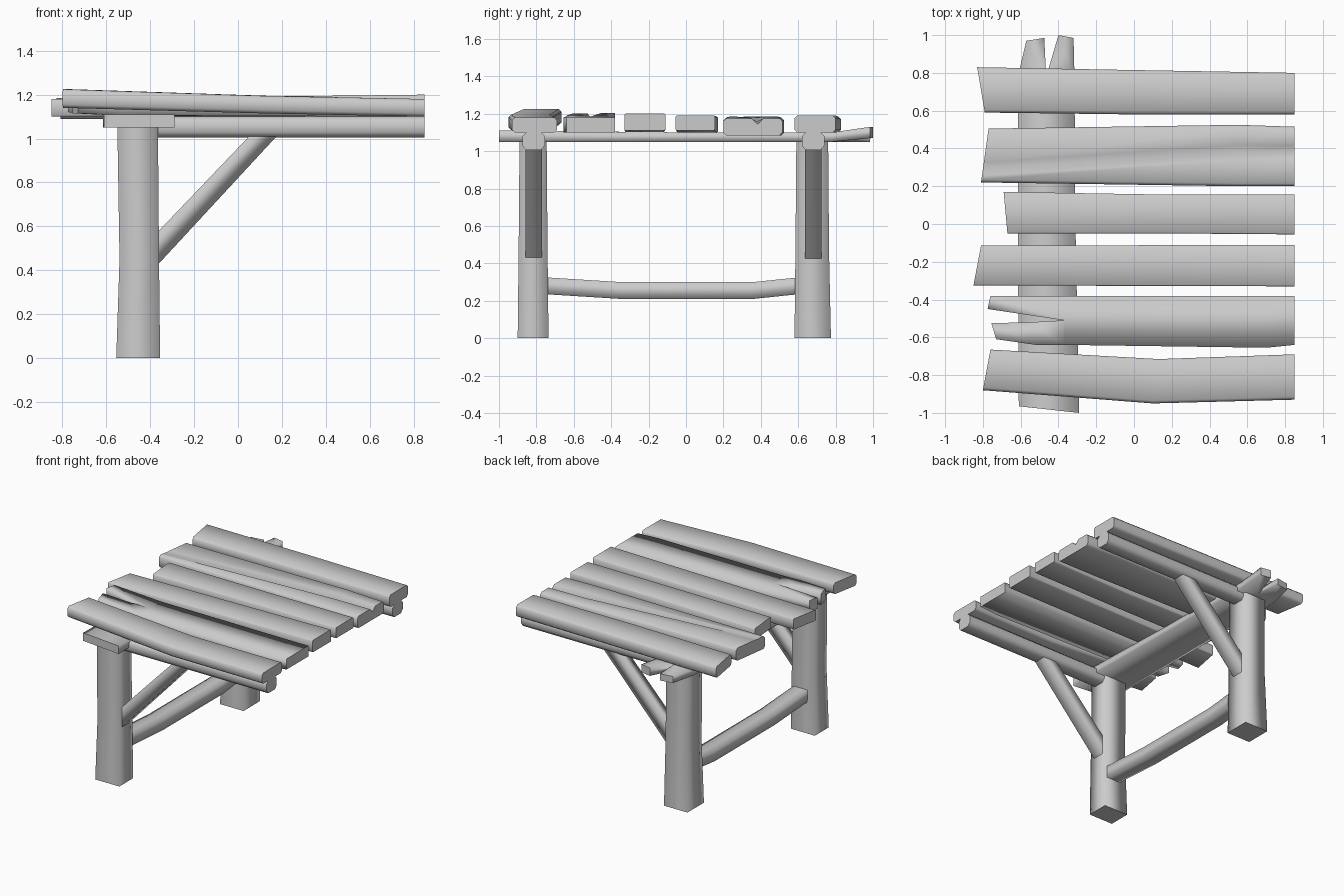
import bpy, bmesh
from mathutils import Vector

if "Cube" in bpy.data.objects:
    bpy.data.objects.remove(bpy.data.objects["Cube"])


def add_loft(bm, rings, cap_start=True, cap_end=True):
    """Skin a list of equal-length rings; caps stay flat with sharp rims."""
    loops = [[bm.verts.new(p) for p in r] for r in rings]
    n = len(loops[0])
    for a, b in zip(loops, loops[1:]):
        for i in range(n):
            j = (i + 1) % n
            bm.faces.new((a[i], a[j], b[j], b[i])).smooth = True
    for use, loop in ((cap_start, loops[0]), (cap_end, loops[-1])):
        if use:
            f = bm.faces.new(loop)
            f.smooth = False
            for e in f.edges:
                e.smooth = False


def finish(name, bm):
    bmesh.ops.remove_doubles(bm, verts=bm.verts, dist=0.0005)
    bmesh.ops.recalc_face_normals(bm, faces=bm.faces)
    me = bpy.data.meshes.new(name)
    bm.to_mesh(me)
    bm.free()
    ob = bpy.data.objects.new(name, me)
    bpy.context.collection.objects.link(ob)
    return ob


def plank_ring(xa, ya, xb, yb, zb, zt, c=0.0, groove=None):
    """Cross-section between side points a and b, with chamfer c and optional top groove."""
    a, b = Vector((xa, ya, 0)), Vector((xb, yb, 0))
    d = (b - a).normalized() * c
    at = lambda p, z: (p.x, p.y, z)
    if c:
        r = [at(a + d, zb), at(b - d, zb), at(b, zb + c), at(b, zt - c)]
        top = [at(b - d, zt), at(a + d, zt)]
        end = [at(a, zt - c), at(a, zb + c)]
    else:
        r, top, end = [at(a, zb), at(b, zb)], [at(b, zt), at(a, zt)], []
    if groove:
        t, w, depth = groove
        top[1:1] = [at(a.lerp(b, t + w), zt), at(a.lerp(b, t), zt - depth), at(a.lerp(b, t - w), zt)]
    return r + top + end


def plank(name, rows, c=0.015, grooves=None):
    bm = bmesh.new()
    grooves = grooves or [None] * len(rows)
    add_loft(bm, [plank_ring(*r, c, g) for r, g in zip(rows, grooves)])
    return finish(name, bm)


def split_plank(name, body, prongs):
    """Board whose far end is broken into prongs."""
    bm = bmesh.new()
    add_loft(bm, [plank_ring(*r) for r in body], cap_end=False)
    for rows in prongs:
        add_loft(bm, [plank_ring(*r) for r in rows], cap_start=False)
    return finish(name, bm)


# Deck planks: rows of (back edge x, y, front edge x, y, bottom z, top z)
plank("plank_1", [(-.83, .83, -.79, .59, 1.10, 1.185), (0, .815, 0, .58, 1.10, 1.19),
                  (.85, .80, .85, .58, 1.10, 1.19)])
plank("plank_2", [(-.77, .505, -.81, .22, 1.09, 1.185), (.55, .525, .55, .20, 1.085, 1.18),
                  (.85, .515, .85, .20, 1.085, 1.175)],
      grooves=[(.75, .12, .002), (.45, .12, .022), (.42, .1, .03)])
plank("plank_3", [(-.69, .17, -.67, -.05, 1.10, 1.185), (.2, .155, .2, -.05, 1.10, 1.19),
                  (.85, .155, .85, -.055, 1.11, 1.19)], c=.006)
plank("plank_4", [(-.81, -.115, -.85, -.325, 1.10, 1.18), (.85, -.11, .85, -.33, 1.11, 1.20)], c=.006)
plank("plank_6", [(-.76, -.665, -.80, -.88, 1.14, 1.225), (.13, -.715, .1, -.95, 1.115, 1.195),
                  (.85, -.69, .85, -.93, 1.10, 1.18)])

# Cracked plank with two prongs
split_plank("split_plank_5",
            [(.85, -.38, .85, -.64, 1.10, 1.18), (.7, -.38, .7, -.655, 1.10, 1.18),
             (-.37, -.38, -.37, -.64, 1.105, 1.185)],
            [[(-.37, -.38, -.37, -.51, 1.105, 1.185), (-.76, -.38, -.775, -.45, 1.12, 1.205)],
             [(-.37, -.51, -.37, -.64, 1.105, 1.185), (-.55, -.52, -.52, -.64, 1.105, 1.19),
              (-.755, -.525, -.73, -.61, 1.115, 1.20)]])

# Flat cross beam resting on the posts, split at the back end
split_plank("cross_beam",
            [(-.61, -.965, -.29, -1.0, 1.05, 1.11), (-.615, 0, -.31, 0, 1.05, 1.10),
             (-.615, .78, -.315, .78, 1.05, 1.10)],
            [[(-.615, .78, -.465, .78, 1.05, 1.10), (-.57, .97, -.475, .985, 1.05, 1.10)],
             [(-.465, .78, -.315, .78, 1.05, 1.10), (-.40, 1.0, -.32, .985, 1.07, 1.13)]])


# Posts: rows of (x0, x1, y0, y1, z)
def post(name, rows):
    bm = bmesh.new()
    add_loft(bm, [[(x0, y0, z), (x1, y0, z), (x1, y1, z), (x0, y1, z)] for x0, x1, y0, y1, z in rows])
    finish(name, bm)


post("front_post", [(-.555, -.355, -.90, -.735, 0), (-.54, -.36, -.895, -.74, .45),
                    (-.55, -.365, -.89, -.745, 1.06)])
post("back_post", [(-.555, -.36, .58, .775, 0), (-.54, -.365, .585, .765, .45),
                   (-.545, -.37, .59, .76, 1.06)])

# Side beams under the deck and their diagonal braces
for side, y in (("front", -.815), ("back", .68)):
    bm = bmesh.new()
    h, c = .06, .02
    prof = [(-h + c, 1.005), (h - c, 1.005), (h, 1.03), (h, 1.08), (h - c, 1.10),
            (-h + c, 1.10), (-h, 1.08), (-h, 1.03)]
    add_loft(bm, [[(x, y + dy, z) for dy, z in prof] for x in (-.40, .85)])
    finish(side + "_side_beam", bm)

    bm = bmesh.new()
    w = .044
    ring = lambda lo, hi: [(lo[0], y - w, lo[1]), (lo[0], y + w, lo[1]),
                           (hi[0], y + w, hi[1]), (hi[0], y - w, hi[1])]
    add_loft(bm, [ring((-.37, .42), (-.37, .57)), ring((.185, 1.02), (.06, 1.02))])
    finish(side + "_brace", bm)

# Low rail between the posts, bent down in the middle
bm = bmesh.new()
add_loft(bm, [[(-.49, y, z0), (-.375, y, z0), (-.375, y, z1), (-.49, y, z1)]
              for y, z0, z1 in ((-.75, .235, .325), (-.35, .21, .30), (.36, .21, .30), (.60, .235, .325))])
finish("low_rail", bm)
